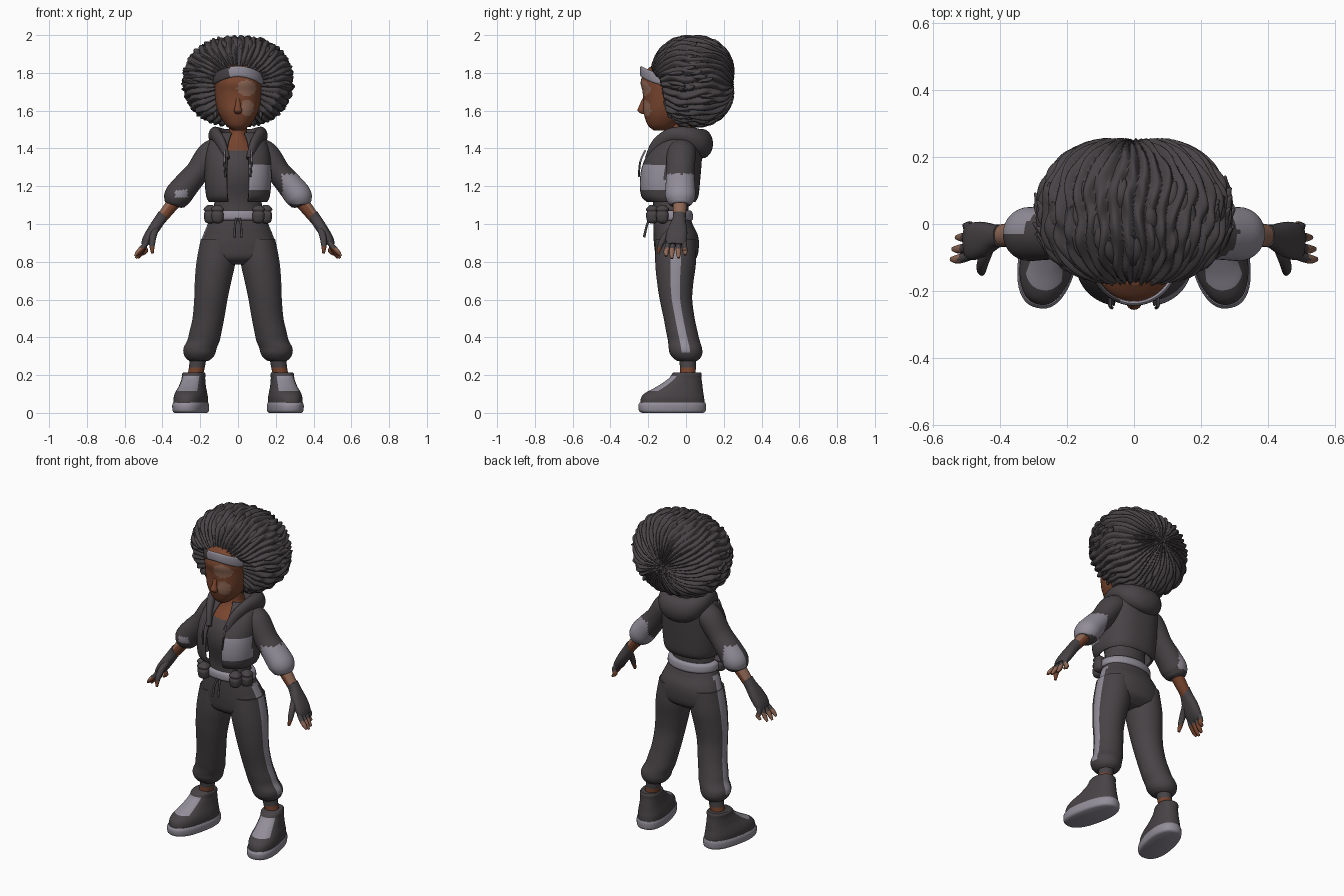
import bpy, bmesh, math, random
from mathutils import Vector, noise

if "Cube" in bpy.data.objects:
    bpy.data.objects.remove(bpy.data.objects["Cube"])

random.seed(4)


def material(name, rgb):
    m = bpy.data.materials.new(name)
    m.diffuse_color = (*rgb, 1)
    m.use_nodes = True
    m.node_tree.nodes["Principled BSDF"].inputs["Base Color"].default_value = m.diffuse_color
    return m


DARK = material("charcoal", (0.064, 0.056, 0.061))
GREY = material("light grey", (0.29, 0.27, 0.32))
SKIN = material("brown skin", (0.19, 0.060, 0.028))
TAN = material("light skin", (0.27, 0.135, 0.090))


def smooth(rows, sub):
    """Catmull-Rom interpolation of (x, y, z, ra, rb) rows."""
    out = []
    for i in range(len(rows) - 1):
        p0, p1, p2 = rows[max(i - 1, 0)], rows[i], rows[i + 1]
        p3 = rows[min(i + 2, len(rows) - 1)]
        for k in range(sub):
            t = k / sub
            out.append([0.5 * (2 * b + (c - a) * t + (2 * a - 5 * b + 4 * c - d) * t * t
                               + (3 * b - a - 3 * c + d) * t ** 3)
                        for a, b, c, d in zip(p0, p1, p2, p3)])
    return out + [list(rows[-1])]


def sweep(bm, rows, n=16, ref=(0, 1, 0), flat=False, p=2, gap=0, sub=4, s=1, rule=None):
    """Skin of superelliptic rings along a path; angle 0 points away from ref."""
    rows = smooth(rows, sub)
    pos = [Vector(r[:3]) for r in rows]
    count = n + 1 if gap else n
    angles = [gap + (2 * math.pi - 2 * gap) * j / n for j in range(count)]
    rings = []
    for i, r in enumerate(rows):
        t = Vector((0, 0, 1)) if flat else (pos[min(i + 1, len(pos) - 1)] - pos[max(i - 1, 0)]).normalized()
        v = Vector(ref)
        v = (v - t * v.dot(t)).normalized()
        u = v.cross(t)
        ring = []
        for a in angles:
            si, co = math.sin(a), math.cos(a)
            q = pos[i] + u * max(r[3], .001) * math.copysign(abs(si) ** (2 / p), si) \
                - v * max(r[4], .001) * math.copysign(abs(co) ** (2 / p), co)
            ring.append(bm.verts.new((q.x * s, q.y, q.z)))
        rings.append(ring)
    for A, B in zip(rings, rings[1:]):
        for j in range(n):
            k = (j + 1) % count
            f = bm.faces.new((A[j], A[k], B[k], B[j]))
            if rule:
                f.material_index = int(rule(f.calc_center_median(), gap + (2 * math.pi - 2 * gap) * (j + .5) / n))
    if not gap:
        for ring in (rings[0], rings[-1]):
            f = bm.faces.new(ring)
            if rule:
                f.material_index = int(rule(f.calc_center_median(), 0))


def finish(name, bm, *mats):
    bmesh.ops.recalc_face_normals(bm, faces=bm.faces)
    me = bpy.data.meshes.new(name)
    bm.to_mesh(me)
    bm.free()
    for m in mats:
        me.materials.append(m)
    ob = bpy.data.objects.new(name, me)
    bpy.context.collection.objects.link(ob)
    return ob


def part(name, rows, mats, **kw):
    bm = bmesh.new()
    sweep(bm, rows, **kw)
    return finish(name, bm, *mats)


def pair(name, rows, mats, **kw):
    for s, side in ((1, "left_"), (-1, "right_")):
        part(side + name, rows, mats, s=s, **kw)


def slab(z, rx, front, back, x=0):
    """Horizontal ring from its front and back y."""
    return (x, (front + back) / 2, z, rx, (back - front) / 2)


# --- head and face
def light_patch(c, a):
    brow = ((c.x - .045) / .052) ** 2 + ((c.z - 1.72) / .042) ** 2 < 1
    cheek = ((c.x - .05) / .034) ** 2 + ((c.z - 1.615) / .045) ** 2 < 1
    return c.y < -.12 and (brow or cheek)


part("head", [slab(1.495, .028, -.17, -.08), slab(1.52, .06, -.20, -.05), slab(1.56, .09, -.217, 0),
              slab(1.60, .108, -.226, .03), slab(1.65, .12, -.226, .05), slab(1.70, .125, -.23, .06),
              slab(1.75, .125, -.24, .06), slab(1.80, .118, -.222, .05), slab(1.84, .085, -.18, .03)],
     (SKIN, TAN), n=72, flat=True, p=2.2, sub=7, rule=light_patch)
part("nose", [(0, -.222, 1.665, .010, .008), (0, -.232, 1.63, .014, .014), (0, -.238, 1.60, .022, .018),
              (0, -.225, 1.583, .014, .010)], (SKIN,), n=14, flat=True)
pair("earring", [(.118, -.085, 1.60, .004, .006), (.12, -.085, 1.58, .010, .012), (.12, -.085, 1.56, .004, .006)],
     (DARK,), n=10)

# --- headband across the forehead
band = []
for i in range(13):
    a = math.radians(-96 + 16 * i)
    x = .133 * math.sin(a)
    band.append((x, -.085 - .152 * math.cos(a), 1.808 - 2.6 * x * x, .007, .028))
part("headband", band, (DARK, GREY), n=12, ref=(0, 0, 1), p=3, rule=lambda c, a: c.x > -.045)

# --- hair: ridged, flattened-front ball with loose locks
LIMIT = [(1.45, .02), (1.53, -.03), (1.60, -.10), (1.76, -.13), (1.83, -.19), (2.1, -.22)]


def hairline(z):
    for (z0, y0), (z1, y1) in zip(LIMIT, LIMIT[1:]):
        if z <= z1:
            return y0 + (y1 - y0) * max(0, (z - z0) / (z1 - z0))
    return LIMIT[-1][1]


bm = bmesh.new()
bmesh.ops.create_icosphere(bm, subdivisions=7, radius=1)
for v in bm.verts:
    d = v.co.normalized()
    k = sum(abs(c) ** 2.35 for c in d) ** (-1 / 2.35)
    q = Vector((d.x * .278 * k, .035 + d.y * .212 * k, 1.755 + d.z * .230 * k))
    q.y = max(q.y, hairline(q.z))
    phi = math.atan2(q.x, q.z - 1.74)
    ridge = abs(math.sin(22 * phi + .9 * math.sin(24 * q.y + 3 * phi) + 2 * noise.noise(q * 5)))
    lump = math.sin(52 * q.y + 4 * math.sin(7 * phi))
    out = Vector((d.x, d.y * (1 if d.y > 0 else .4), d.z)).normalized()
    fade = min(1, math.hypot(d.x, d.z) * 3)
    v.co = q + out * (.017 * ridge * fade + .005 * lump - .004)
finish("hair", bm, DARK)


def on_hair(phi, y, k):
    r = max(0, 1 - abs((y - .035) / .215) ** 2.3) ** (1 / 2.3)
    return (.282 * k * r * math.sin(phi), y, 1.755 + .232 * k * r * math.cos(phi))


bm = bmesh.new()
for i in range(84):
    phi = 2 * math.pi * i / 84 + random.uniform(-.04, .04)
    if abs(phi - math.pi) < .5:
        continue
    zc = 1.755 + .2 * math.cos(phi)
    y0 = max(random.uniform(-.14, .08), hairline(zc) + .015)
    w = random.uniform(-.10, .10)
    tip = 1.075 if abs(math.sin(phi)) > .6 else 1.035
    sweep(bm, [on_hair(phi, y0, .93) + (.010, .010), on_hair(phi + w * .3, y0 + .03, .985) + (.019, .015),
               on_hair(phi + w * .6, y0 + .06, 1.0) + (.017, .014),
               on_hair(phi + w, y0 + .085, tip) + (.003, .003)],
          n=8, ref=(.3, .2, 1), sub=3)
finish("hair_locks", bm, DARK)

# --- torso with neck
part("torso", [slab(1.02, .135, -.175, .01), slab(1.12, .125, -.175, .015), slab(1.24, .13, -.205, .03),
               slab(1.33, .13, -.198, .04), slab(1.39, .11, -.165, .04), slab(1.43, .075, -.12, .04),
               slab(1.47, .05, -.09, .03), slab(1.55, .048, -.085, .03)],
     (DARK, SKIN), n=40, flat=True, rule=lambda c, a: c.z > 1.39)

# --- cropped open jacket with a light chest panel
jacket = part("jacket", [slab(1.12, .150, -.205, .045), slab(1.15, .163, -.235, .06), slab(1.22, .170, -.243, .068),
                         slab(1.30, .170, -.232, .075), slab(1.37, .165, -.20, .08), slab(1.43, .148, -.15, .085),
                         slab(1.48, .10, -.10, .075)],
              (DARK, GREY), n=64, flat=True, p=2.5, gap=.26, sub=6,
              rule=lambda c, a: c.x > .05 and c.y < -.11 and 1.185 < c.z < 1.315)
mod = jacket.modifiers.new("cloth", "SOLIDIFY")
mod.thickness, mod.offset = .012, 0

# --- hood lying around the neck
half = [(.06, -.20, 1.345, .016, .020), (.085, -.155, 1.42, .022, .032), (.115, -.08, 1.47, .028, .038),
        (.115, .01, 1.465, .042, .050), (.07, .07, 1.435, .055, .070)]
hood = half + [(0, .085, 1.425, .058, .078)] + [(-r[0],) + r[1:] for r in reversed(half)]
part("hood", hood, (DARK,), n=24, ref=(0, 0, 1), sub=5)
pair("hood_drawstring", [(.07, -.215, 1.39, .005, .005), (.072, -.242, 1.33, .005, .005),
                         (.066, -.25, 1.25, .005, .005)], (DARK, GREY), n=8,
     rule=lambda c, a: c.z > 1.33)


# --- sleeves, forearms, gloves
def sleeve_panel(c, a):
    if c.x > 0:
        return c.x > .235 and 1.105 < c.z < 1.265
    outer = c.y > -.025 and c.x < -.29 and 1.12 < c.z < 1.25
    return outer or (c.y < -.04 and -.335 < c.x < -.27 and 1.14 < c.z < 1.18)


pair("sleeve", [(.08, -.02, 1.405, .055, .07), (.145, -.025, 1.37, .07, .078), (.215, -.03, 1.275, .064, .074),
                (.275, -.03, 1.205, .069, .078), (.318, -.03, 1.15, .072, .080), (.336, -.03, 1.115, .060, .066),
                (.342, -.03, 1.10, .045, .050)],
     (DARK, GREY), n=36, sub=6, rule=sleeve_panel)
pair("forearm", [(.325, -.03, 1.13, .036, .038), (.37, -.033, 1.075, .033, .036), (.42, -.036, 1.01, .027, .031)],
     (SKIN, TAN), n=20, rule=lambda c, a: math.sin(a) < -.2)
pair("glove", [(.395, -.035, 1.05, .030, .034), (.415, -.037, 1.02, .030, .036), (.448, -.045, .97, .029, .052),
               (.48, -.052, .92, .026, .056), (.498, -.054, .89, .016, .048)], (DARK,), n=24, p=2.4)
for s, side in ((1, "left_"), (-1, "right_")):
    bm = bmesh.new()
    for y, x, z in ((-.105, .545, .83), (-.075, .54, .818), (-.04, .53, .82), (-.005, .508, .838)):
        yb = -.052 + (y + .056) * .75
        sweep(bm, [(.475, yb, .92, .013, .013), (.497, y * .5 + yb * .5, .885, .014, .0145),
                   (x - .018, y, (z + .875) / 2, .013, .0135), (x, y, z, .006, .007)],
              n=12, s=s, rule=lambda c, a: 0 if c.z > .873 else (2 if math.sin(a) < -.1 else 1))
    # thumb
    sweep(bm, [(.43, -.06, .985, .018, .018), (.448, -.105, .94, .018, .018), (.455, -.135, .89, .015, .015),
               (.453, -.148, .845, .007, .007)], n=12, s=s, rule=lambda c, a: 0 if c.z > .88 else 1)
    finish(side + "fingers", bm, DARK, SKIN, TAN)


# --- trousers with side stripes
def stripe(c, a):
    return abs(a - math.pi / 2) < .2 and .32 < c.z < 1.0


part("trouser_hips", [slab(1.075, .128, -.165, .01), slab(1.0, .160, -.172, .035), slab(.94, .185, -.172, .063),
                      slab(.88, .203, -.168, .068), slab(.82, .19, -.155, .055), slab(.785, .11, -.11, .01)],
     (DARK, GREY), n=48, flat=True, p=2.15, sub=6,
     rule=lambda c, a: abs(c.y + .065) < .024 and .84 < c.z < 1.0)
pair("trouser_leg", [(.105, -.055, .92, .092, .105), (.117, -.055, .80, .103, .108), (.133, -.057, .69, .096, .096),
                     (.144, -.053, .60, .088, .086), (.157, -.036, .50, .084, .082), (.172, -.022, .43, .085, .083),
                     (.182, -.012, .385, .086, .084), (.200, -.004, .345, .088, .088), (.204, 0, .315, .084, .086),
                     (.206, .004, .29, .070, .072), (.207, .006, .275, .050, .052)],
     (DARK, GREY), n=48, flat=True, sub=5, rule=stripe)
pair("ankle", [(.21, .008, .30, .044, .046), (.218, .01, .24, .042, .042), (.23, .01, .18, .040, .040)],
     (DARK, SKIN), n=20, flat=True, rule=lambda c, a: c.z < .235)

# --- belt, pouches, waist cord
part("belt", [slab(1.018, .150, -.178, .030), slab(1.03, .160, -.19, .038), slab(1.06, .157, -.188, .034),
              slab(1.072, .143, -.178, .024)], (GREY,), n=40, flat=True)
for i, (x, y) in enumerate(((.148, -.125), (.108, -.178))):
    pair("belt_pouch_%d" % (i + 1), [(x, y, 1.003, .012, .012), (x, y, 1.015, .028, .028), (x, y, 1.05, .033, .034),
                                     (x, y, 1.065, .028, .029), (x, y, 1.08, .034, .034), (x, y, 1.10, .014, .014)],
         (DARK,), n=18, flat=True, p=2.8)
pair("waist_cord", [(.008, -.192, 1.03, .007, .007), (.016, -.208, .99, .006, .006), (.018, -.222, .93, .007, .007)],
     (DARK,), n=10)

# --- shoes, toes turned out
TH = math.radians(12)
BACK = (-math.sin(TH), math.cos(TH), 0)


def foot(z, rx, front, back):
    cy = (front + back) / 2
    return (.235 + BACK[0] * cy, BACK[1] * cy, z, rx, (back - front) / 2)


pair("shoe", [foot(.03, .080, -.245, .10), foot(.075, .083, -.243, .097), foot(.105, .078, -.22, .092),
              foot(.14, .067, -.155, .088), foot(.18, .060, -.095, .083), foot(.205, .060, -.075, .083),
              foot(.215, .054, -.065, .077)],
     (DARK, GREY), n=48, flat=True, p=2.3, ref=BACK, sub=6,
     rule=lambda c, a: .115 < c.z < .195 and min(a, 2 * math.pi - a) < .75)
pair("shoe_sole", [foot(0, .076, -.235, .092), foot(.010, .086, -.252, .104), foot(.04, .088, -.256, .106),
                   foot(.055, .083, -.248, .102)], (GREY,), n=48, flat=True, p=2.4, ref=BACK)

# --- smooth shading
for ob in bpy.data.objects:
    ob.select_set(True)
    bpy.context.view_layer.objects.active = ob
bpy.ops.object.shade_smooth_by_angle(angle=math.radians(50))
